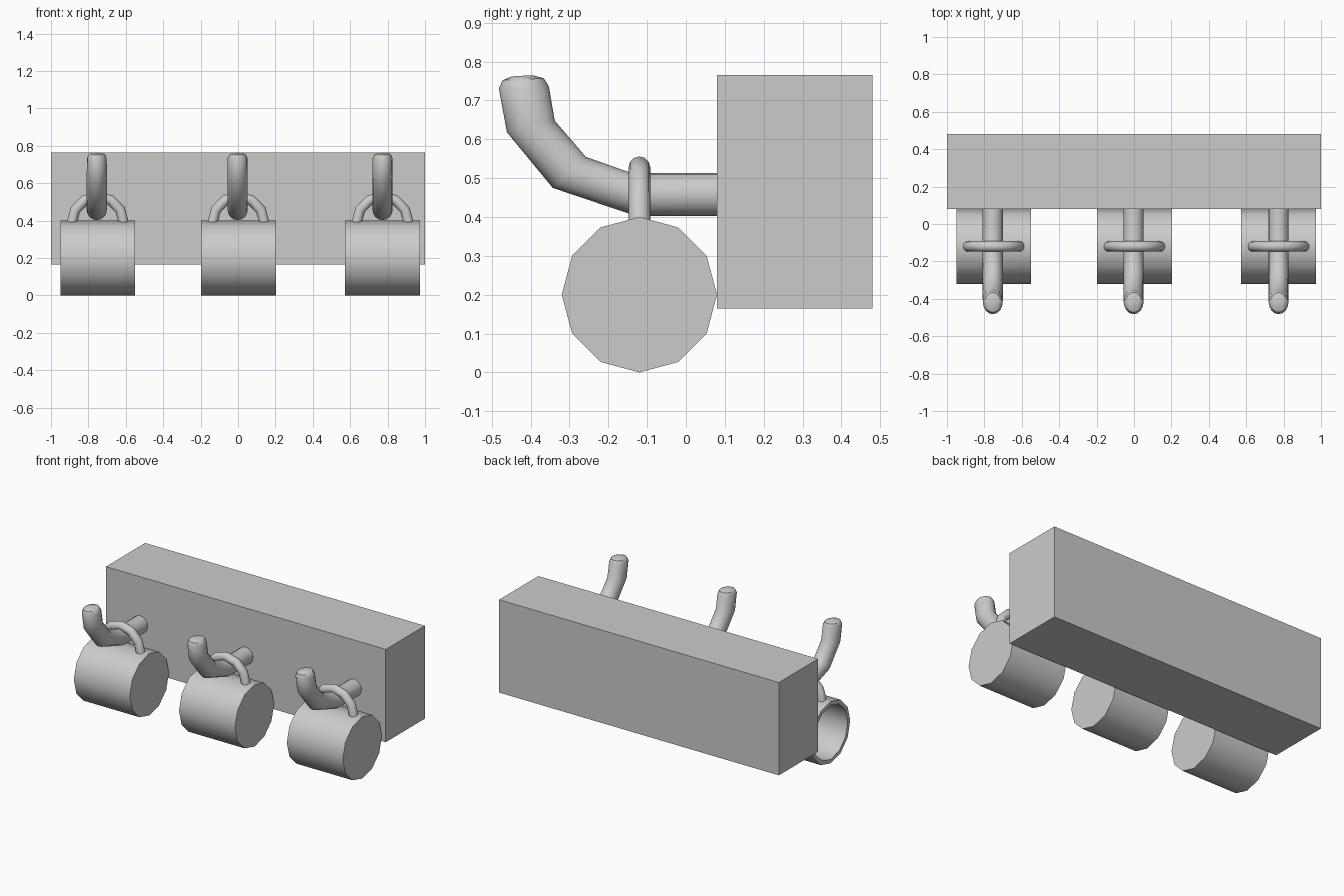
import bpy, bmesh
from math import sin, cos, pi, radians
from mathutils import Vector

if "Cube" in bpy.data.objects:
    bpy.data.objects.remove(bpy.data.objects["Cube"])


def loft(name, rings, angle=40):
    """Skin a list of rings of points and cap both ends."""
    bm = bmesh.new()
    loops = [[bm.verts.new(p) for p in r] for r in rings]
    n = len(loops[0])
    for a, b in zip(loops, loops[1:]):
        for i in range(n):
            j = (i + 1) % n
            bm.faces.new((a[i], a[j], b[j], b[i]))
    bm.faces.new(loops[0][::-1])
    bm.faces.new(loops[-1])
    bmesh.ops.recalc_face_normals(bm, faces=bm.faces)
    mesh = bpy.data.meshes.new(name)
    bm.to_mesh(mesh)
    bm.free()
    ob = bpy.data.objects.new(name, mesh)
    bpy.context.collection.objects.link(ob)
    bpy.ops.object.select_all(action='DESELECT')
    ob.select_set(True)
    bpy.context.view_layer.objects.active = ob
    bpy.ops.object.shade_smooth_by_angle(angle=radians(angle))
    return ob


def ring(centre, u, v, n=12):
    c, u, v = Vector(centre), Vector(u), Vector(v)
    return [c + u * cos(2 * pi * i / n) + v * sin(2 * pi * i / n) for i in range(n)]


# Backing board
bpy.ops.mesh.primitive_cube_add(size=1, location=(0, 0.28, 0.465))
board = bpy.context.object
board.name = "board"
board.scale = (2, 0.4, 0.6)
bpy.ops.object.transform_apply(location=False, rotation=False, scale=True)

# Hook cross-sections: lower (y, z), upper (y, z), half-width in x
HOOK = [((0.09, 0.403), (0.09, 0.513), 0.054),
        ((-0.13, 0.403), (-0.14, 0.513), 0.054),
        ((-0.343, 0.475), (-0.258, 0.555), 0.054),
        ((-0.461, 0.618), (-0.338, 0.648), 0.054),
        ((-0.482, 0.731), (-0.353, 0.736), 0.053),
        ((-0.472, 0.752), (-0.366, 0.757), 0.043),
        ((-0.449, 0.762), (-0.395, 0.765), 0.023)]


def hook(x):
    rings = []
    for lo, up, w in HOOK:
        a, b = Vector((x, *lo)), Vector((x, *up))
        rings.append(ring((a + b) / 2, (b - a) / 2, (w, 0, 0), 16))
    loft("hook", rings)


# Mug lying on its side, open towards -x
def mug(x):
    profile = [(0.2, 0.2), (-0.2, 0.2), (-0.2, 0.175), (0.175, 0.175)]
    loft("mug", [ring((x + dx, -0.12, 0.2), (0, r, 0), (0, 0, r)) for dx, r in profile])


# Arched mug handle over the hook
def handle(x):
    rings = []
    for i in range(7):
        a = pi * i / 6
        d = Vector((cos(a), 0, sin(a)))
        rings.append(ring(Vector((x, -0.12, 0.39)) + d * 0.138, d * 0.028, (0, 0.028, 0)))
    loft("mug_handle", rings)


for mug_x, hook_x in ((-0.75, -0.755), (0.002, -0.002), (0.773, 0.773)):
    hook(hook_x)
    mug(mug_x)
    handle(mug_x)
